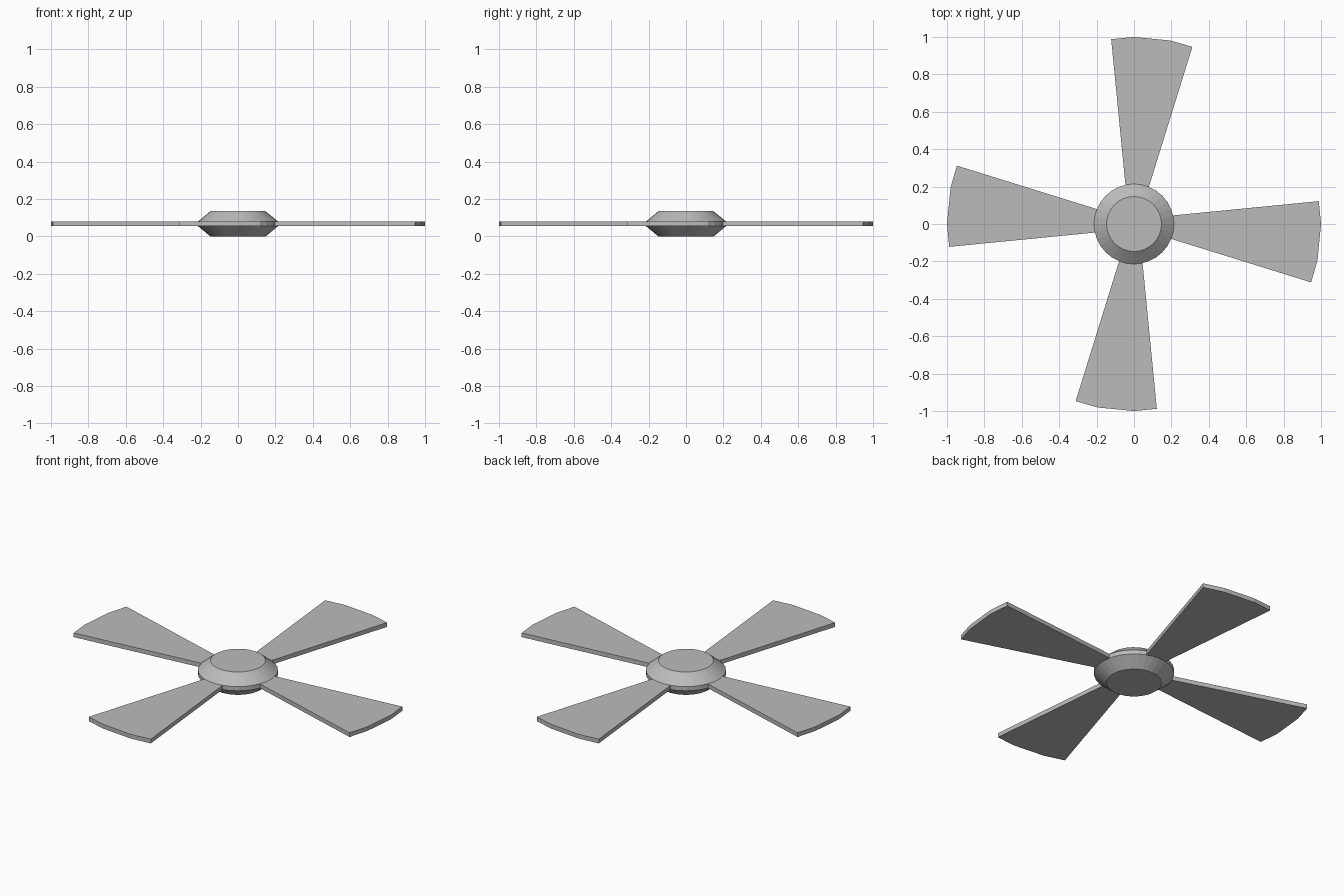
import bpy, bmesh
from math import cos, sin, pi, radians
from mathutils import Matrix

if "Cube" in bpy.data.objects:
    bpy.data.objects.remove(bpy.data.objects["Cube"])

SIDES = 32
Z0, Z1 = 0.055, 0.08      # blade underside and top

# Darker grey for the whole fan
grey = bpy.data.materials.new("dark_grey")
grey.diffuse_color = (0.5, 0.5, 0.5, 1)
grey.use_nodes = True
grey.node_tree.nodes["Principled BSDF"].inputs["Base Color"].default_value = grey.diffuse_color


def finish(bm, name):
    bmesh.ops.recalc_face_normals(bm, faces=bm.faces[:])
    me = bpy.data.meshes.new(name)
    bm.to_mesh(me)
    bm.free()
    me.materials.append(grey)
    ob = bpy.data.objects.new(name, me)
    bpy.context.collection.objects.link(ob)
    return ob


# Hub: double-bevelled disc, lathed from a short profile
profile = [(0.147, 0.0), (0.214, Z0), (0.214, Z1), (0.147, 0.135)]
bm = bmesh.new()
rings = [[bm.verts.new((r * cos(2 * pi * i / SIDES), r * sin(2 * pi * i / SIDES), z))
          for i in range(SIDES)] for r, z in profile]
for a, b in zip(rings, rings[1:]):
    for i in range(SIDES):
        j = (i + 1) % SIDES
        bm.faces.new((a[i], a[j], b[j], b[i]))
bm.faces.new(rings[0])
bm.faces.new(rings[-1])
finish(bm, "hub")

# Blades: flared flat wedge with a faceted round tip, root tucked into the hub
tip = radians(-11.25)
outline = [(0.19, 0.044), (0.19, -0.077), (0.947, -0.312),
           (cos(tip), sin(tip)), (1.0, 0.0), (0.988, 0.122)]
for k in range(4):
    bm = bmesh.new()
    face = bm.faces.new([bm.verts.new((x, y, Z0)) for x, y in outline])
    ext = bmesh.ops.extrude_face_region(bm, geom=[face], use_keep_orig=True)
    top = [g for g in ext["geom"] if isinstance(g, bmesh.types.BMVert)]
    bmesh.ops.translate(bm, verts=top, vec=(0, 0, Z1 - Z0))
    bm.transform(Matrix.Rotation(k * pi / 2, 4, 'Z'))
    finish(bm, f"blade_{k + 1}")
